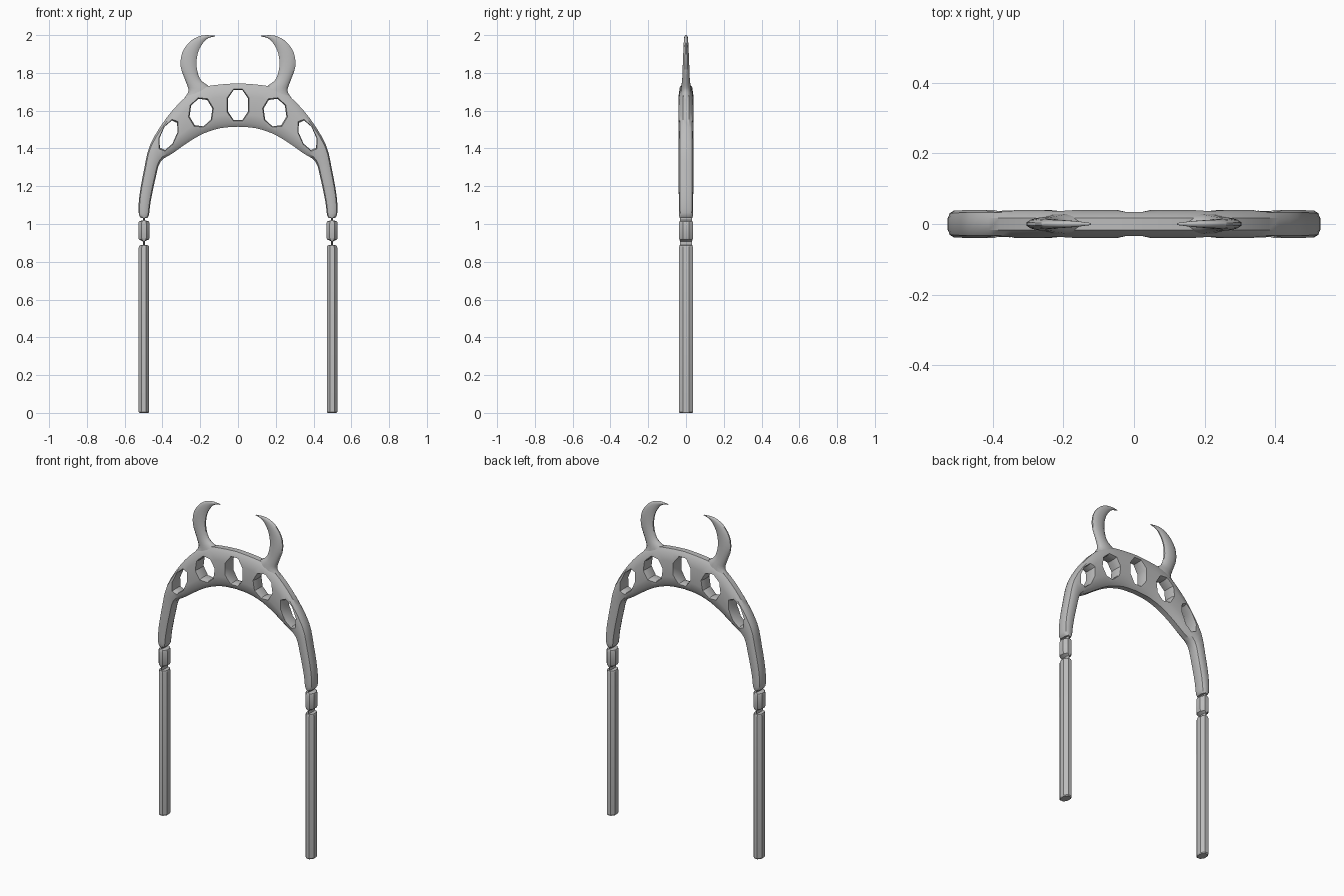
import bpy
import bmesh
from math import cos, sin, pi, radians, copysign
from mathutils import Vector, Matrix

if "Cube" in bpy.data.objects:
    bpy.data.objects.remove(bpy.data.objects["Cube"])

grey = bpy.data.materials.new("grey")
grey.use_nodes = True
colour = (0.5, 0.5, 0.5, 1)
grey.diffuse_color = colour
grey.node_tree.nodes["Principled BSDF"].inputs["Base Color"].default_value = colour


def loft(name, rings):
    """Skin a list of closed rings and cap both ends."""
    bm = bmesh.new()
    loops = [[bm.verts.new(p) for p in ring] for ring in rings]
    n = len(loops[0])
    for a, b in zip(loops, loops[1:]):
        for i in range(n):
            j = (i + 1) % n
            bm.faces.new((a[i], a[j], b[j], b[i]))
    bm.faces.new(loops[0])
    bm.faces.new(loops[-1])
    bmesh.ops.recalc_face_normals(bm, faces=bm.faces)
    mesh = bpy.data.meshes.new(name)
    bm.to_mesh(mesh)
    bm.free()
    obj = bpy.data.objects.new(name, mesh)
    bpy.context.collection.objects.link(obj)
    mesh.materials.append(grey)
    return obj


def smooth(obj, angle):
    bpy.ops.object.select_all(action="DESELECT")
    obj.select_set(True)
    bpy.context.view_layer.objects.active = obj
    bpy.ops.object.shade_smooth_by_angle(angle=radians(angle))


def mirror(obj):
    mod = obj.modifiers.new("mirror", "MIRROR")
    mod.use_axis[0] = True


def refine(points, steps=3):
    """Catmull-Rom interpolation through a short list of tuples."""
    pts = [Vector(p) for p in points]
    pts = [pts[0] * 2 - pts[1]] + pts + [pts[-1] * 2 - pts[-2]]
    out = []
    for a, b, c, d in zip(pts, pts[1:], pts[2:], pts[3:]):
        for k in range(steps):
            t = k / steps
            out.append((b * 2 + (c - a) * t + (a * 2 - b * 5 + c * 4 - d) * t ** 2
                        + (b * 3 - a - c * 3 + d) * t ** 3) / 2)
    return out + [pts[-2]]


def band_rings(stations, sides, power):
    """Rings spanning outer (x, z) to inner (x, z) with half depth y."""
    rings = []
    for ox, oz, ix, iz, depth in stations:
        outer, inner = Vector((ox, 0, oz)), Vector((ix, 0, iz))
        mid, half = (outer + inner) / 2, (outer - inner) / 2
        ring = []
        for k in range(sides):
            a = 2 * pi * (k + 0.5) / sides
            c, s = (copysign(abs(v) ** power, v) for v in (cos(a), sin(a)))
            ring.append(mid + half * c / cos(pi / sides) ** power
                        + Vector((0, depth * s, 0)))
        rings.append(ring)
    return rings


# Arch: outer x, z, inner x, z, half depth from crown to foot
half_arch = [
    (0, 1.745, 0, 1.515, 0.041), (0.1, 1.738, 0.09, 1.508, 0.041),
    (0.2, 1.72, 0.18, 1.48, 0.041), (0.285, 1.665, 0.26, 1.435, 0.041),
    (0.38, 1.56, 0.345, 1.375, 0.041), (0.465, 1.42, 0.41, 1.33, 0.041),
    (0.497, 1.29, 0.437, 1.24, 0.04), (0.522, 1.15, 0.462, 1.12, 0.039),
    (0.526, 1.06, 0.471, 1.05, 0.038), (0.515, 1.032, 0.48, 1.032, 0.035),
]
left = refine(half_arch)
right = [Vector((-p[0], p[1], -p[2], p[3], p[4])) for p in left[:0:-1]]
arch = loft("arch", band_rings(right + left, 12, 0.65))

# Octagonal openings: x, z, half width, half height, tilt
openings = [(0, 1.63, 0.055, 0.082, 0)]
for side in (-1, 1):
    openings += [(side * 0.196, 1.59, 0.058, 0.072, side * 8),
                 (side * 0.368, 1.47, 0.038, 0.08, side * 24)]
for x, z, w, h, tilt in openings:
    turn = Matrix.Rotation(radians(tilt), 3, "Y").inverted()
    rings = []
    for y, grow in ((-0.06, 1.2), (-0.022, 1), (0.022, 1), (0.06, 1.2)):
        ring = []
        for k in range(8):
            a = 2 * pi * (k + 0.5) / 8
            p = Vector((cos(a) * w * grow * 1.06, y, sin(a) * h * grow * 1.06))
            ring.append(turn @ p + Vector((x, 0, z)))
        rings.append(ring)
    cutter = loft("opening_cutter", rings)
    cutter.hide_render = True
    cutter.hide_set(True)
    cutter.display_type = "WIRE"
    cut = arch.modifiers.new("opening", "BOOLEAN")
    cut.operation = "DIFFERENCE"
    cut.solver = "EXACT"
    cut.object = cutter

# Bake the openings so the sharp edges are found on the cut mesh
graph = bpy.context.evaluated_depsgraph_get()
baked = bpy.data.meshes.new_from_object(arch.evaluated_get(graph))
arch.modifiers.clear()
arch.data = baked
for obj in [o for o in bpy.data.objects if o.name.startswith("opening_cutter")]:
    bpy.data.objects.remove(obj)
smooth(arch, 35)

# Horns: curved crescents with a flared root
horn_path = [
    (0.285, 1.665, 0.13, 1.715, 0.03), (0.262, 1.705, 0.165, 1.737, 0.027),
    (0.277, 1.755, 0.202, 1.77, 0.021), (0.303, 1.83, 0.22, 1.84, 0.018),
    (0.296, 1.905, 0.211, 1.91, 0.015), (0.252, 1.968, 0.184, 1.96, 0.012),
    (0.19, 1.998, 0.157, 1.984, 0.009), (0.122, 1.997, 0.122, 1.993, 0.003),
]
horns = loft("horns", band_rings(refine(horn_path), 12, 1))
mirror(horns)
smooth(horns, 50)

# Posts with a bead between two pinched necks: height, half width, half depth
post_profile = [
    (0, 0.024, 0.033), (0.006, 0.028, 0.038), (0.875, 0.028, 0.038),
    (0.887, 0.024, 0.034), (0.889, 0.005, 0.031), (0.908, 0.005, 0.031),
    (0.918, 0.026, 0.035), (0.928, 0.03, 0.038), (1.002, 0.03, 0.038),
    (1.014, 0.026, 0.035), (1.02, 0.005, 0.031), (1.036, 0.005, 0.031),
]
posts = loft("posts", [
    [(0.498 + rx * cos(a) / cos(pi / 8), ry * sin(a) / cos(pi / 8), z)
     for a in (2 * pi * (k + 0.5) / 8 for k in range(8))]
    for z, rx, ry in post_profile])
mirror(posts)
smooth(posts, 25)
